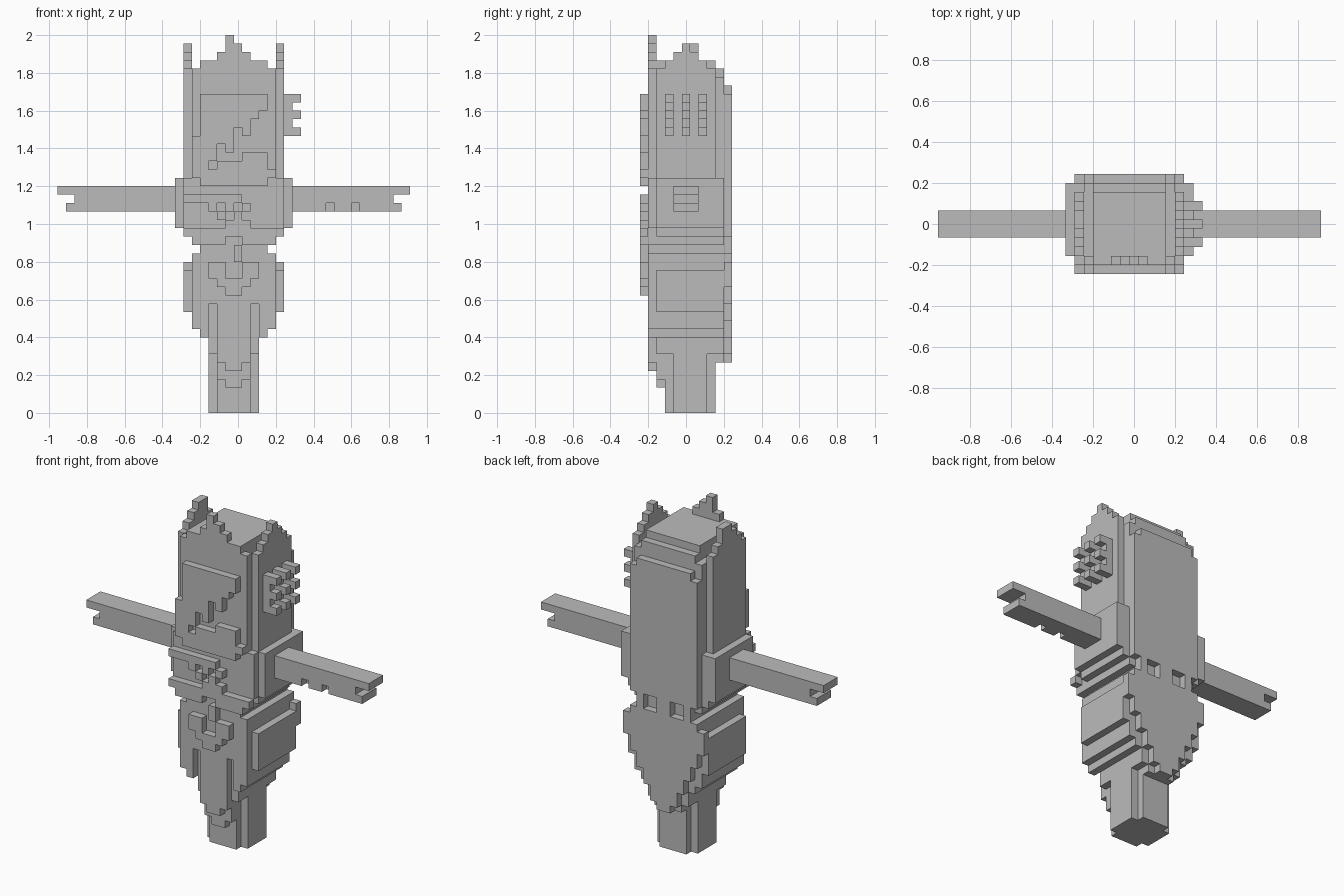
import bpy, bmesh
from mathutils import Vector

if "Cube" in bpy.data.objects:
    bpy.data.objects.remove(bpy.data.objects["Cube"])

U = 2 / 45          # size of one cube cell
parts = {}          # part name -> set of cells

def box(part, x0, x1, y0, y1, z0, z1):
    """Fill cells; x and y are inclusive cell numbers, z is bottom and top edge."""
    parts.setdefault(part, set()).update(
        (x, y, z) for x in range(x0, x1 + 1) for y in range(y0, y1 + 1) for z in range(z0, z1))

def cut(part, x0, x1, y0, y1, z0, z1):
    parts[part] -= {(x, y, z) for x in range(x0, x1 + 1)
                    for y in range(y0, y1 + 1) for z in range(z0, z1)}

def tiers(part, y0, y1, rows):
    """Stack of centred slabs: (half width, bottom, top)."""
    for h, z0, z1 in rows:
        box(part, -h, h - 1, y0, y1, z0, z1)

def pair(part, x0, x1, y0, y1, z0, z1):
    """Box and its mirror image."""
    box(part, x0, x1, y0, y1, z0, z1)
    box(part, -1 - x1, -1 - x0, y0, y1, z0, z1)

# leg with notched corners
box("leg", -3, 2, -1, 2, 0, 9)
box("leg", -2, 1, -2, 3, 0, 9)

# hips, waist, chest
tiers("hips", -3, 4, [(3, 7, 9), (4, 9, 10), (5, 10, 12), (6, 12, 17), (5, 17, 19)])
tiers("waist", -3, 4, [(4, 19, 20), (5, 20, 21), (6, 21, 22)])
tiers("chest", -3, 4, [(7, 22, 28)])
tiers("chest", -4, -4, [(6, 22, 28)])
tiers("waist", -4, -4, [(4, 19, 20), (5, 20, 22)])

# front skirt with slits and hanging tabard
tiers("front_skirt", -4, -4, [(4, 9, 10), (5, 10, 19)])
pair("tabard", 0, 1, -4, -4, 6, 9)
pair("tabard", 0, 0, -4, -4, 5, 6)
pair("tabard", 0, 1, -3, -3, 4, 9)
pair("tabard", 0, 0, -3, -3, 3, 4)
for sx in (-3, 2):
    cut("front_skirt", sx, sx, -4, -4, 9, 13)

# back skirt tapering to a point
tiers("back_skirt", 5, 5, [(6, 15, 18), (5, 13, 15), (4, 11, 13), (3, 9, 11), (2, 7, 9), (1, 6, 7)])
tiers("back_skirt", 4, 4, [(2, 6, 7)])
tiers("back_skirt", 5, 5, [(5, 18, 19)])

# head core with raised top block
tiers("head", -3, 3, [(5, 28, 40), (4, 40, 42)])
tiers("head", 4, 4, [(5, 28, 40), (4, 40, 41)])

# front crown plate
tiers("front_crown", -4, -4, [(5, 28, 41), (4, 41, 42), (2, 42, 43)])
box("front_crown", -1, 0, -4, -4, 43, 44)
box("front_crown", -1, -1, -4, -4, 44, 45)

# side crown plates, each rising to a spike
for h, z0, z1 in [(3, 28, 41), (2, 41, 42), (1, 42, 43), (0, 43, 44)]:
    pair("side_crown", 5, 5, -h, h, z0, z1)
box("side_crown", -6, -6, 1, 1, 43, 44)

# back plate with ragged lower edge
tiers("back_plate", 5, 5, [(5, 21, 38), (4, 38, 39)])
for x in (-4, -1, 0, 3):
    box("back_plate", x, x, 5, 5, 19, 21)

# visor with stepped diagonal lower edge
for x, z in zip(range(-4, 4), (29, 30, 32, 31, 34, 33, 35, 36)):
    box("visor", x, x, -5, -5, z, 38)
box("visor", -5, -5, -5, -5, 29, 33)
tiers("visor_sill", -5, -5, [(5, 28, 29)])
box("visor_sill", -2, 3, -5, -5, 29, 30)
box("visor_sill", 1, 3, -5, -5, 30, 31)

# chest emblem
for x, z in [(-2, 25), (-1, 25), (0, 25), (-2, 23), (-1, 24), (0, 23), (1, 24), (-3, 24), (-1, 22), (0, 22), (1, 22)]:
    box("emblem", x, x, -5, -5, z, z + 1)
box("emblem", -6, -3, -5, -5, 25, 26)
tiers("collar", -5, -5, [(4, 27, 28)])

# belt bands and buckle
tiers("belt", -5, -5, [(6, 21, 22), (5, 20, 21)])
cut("belt", -1, 0, -5, -5, 20, 21)
box("belt", 0, 0, -5, -5, 18, 20)
pair("belt", 1, 2, -5, -5, 16, 18)
pair("belt", 0, 1, -5, -5, 15, 16)
pair("belt", 0, 0, -5, -5, 14, 15)

# arms with notched ends
for end, z in ((18, 25), (19, 24), (20, 26)):
    pair("arms", 7, end - (1 if z == 25 else 0) , -1, 1, z, z + 1)
    pair("arms", 7, end, -1, 1, z, z + 1)
for x in (11, 14):
    cut("arms", x, x, -1, -1, 24, 25)

# rows of knobs on one side of the head
for y in (-2, 0, 2):
    box("knobs", 6, 6, y, y, 33, 38)
    for z in (33, 35, 37):
        box("knobs", 7, 7, y, y, z, z + 1)

# turn cells into meshes, keeping only exposed faces
grey = bpy.data.materials.new("grey")
grey.diffuse_color = (0.5, 0.5, 0.5, 1)
grey.use_nodes = True
grey.node_tree.nodes["Principled BSDF"].inputs["Base Color"].default_value = grey.diffuse_color
solid = set().union(*parts.values())
done = set()
for name, cells in parts.items():
    bm = bmesh.new()
    for c in sorted(cells - done):
        for axis in range(3):
            for s in (-1, 1):
                n = list(c)
                n[axis] += s
                if tuple(n) in solid:
                    continue
                a, b = (axis + 1) % 3, (axis + 2) % 3
                ring = []
                for da, db in ((-1, -1), (1, -1), (1, 1), (-1, 1))[::s]:
                    p = Vector((c[0], c[1], c[2] + 0.5))
                    p[axis] += s / 2
                    p[a] += da / 2
                    p[b] += db / 2
                    ring.append(bm.verts.new(p * U))
                bm.faces.new(ring)
    done |= cells
    bmesh.ops.remove_doubles(bm, verts=bm.verts, dist=1e-4)
    bmesh.ops.dissolve_limit(bm, angle_limit=0.01, verts=bm.verts, edges=bm.edges)
    mesh = bpy.data.meshes.new(name)
    bm.to_mesh(mesh)
    bm.free()
    mesh.materials.append(grey)
    bpy.context.collection.objects.link(bpy.data.objects.new(name, mesh))
